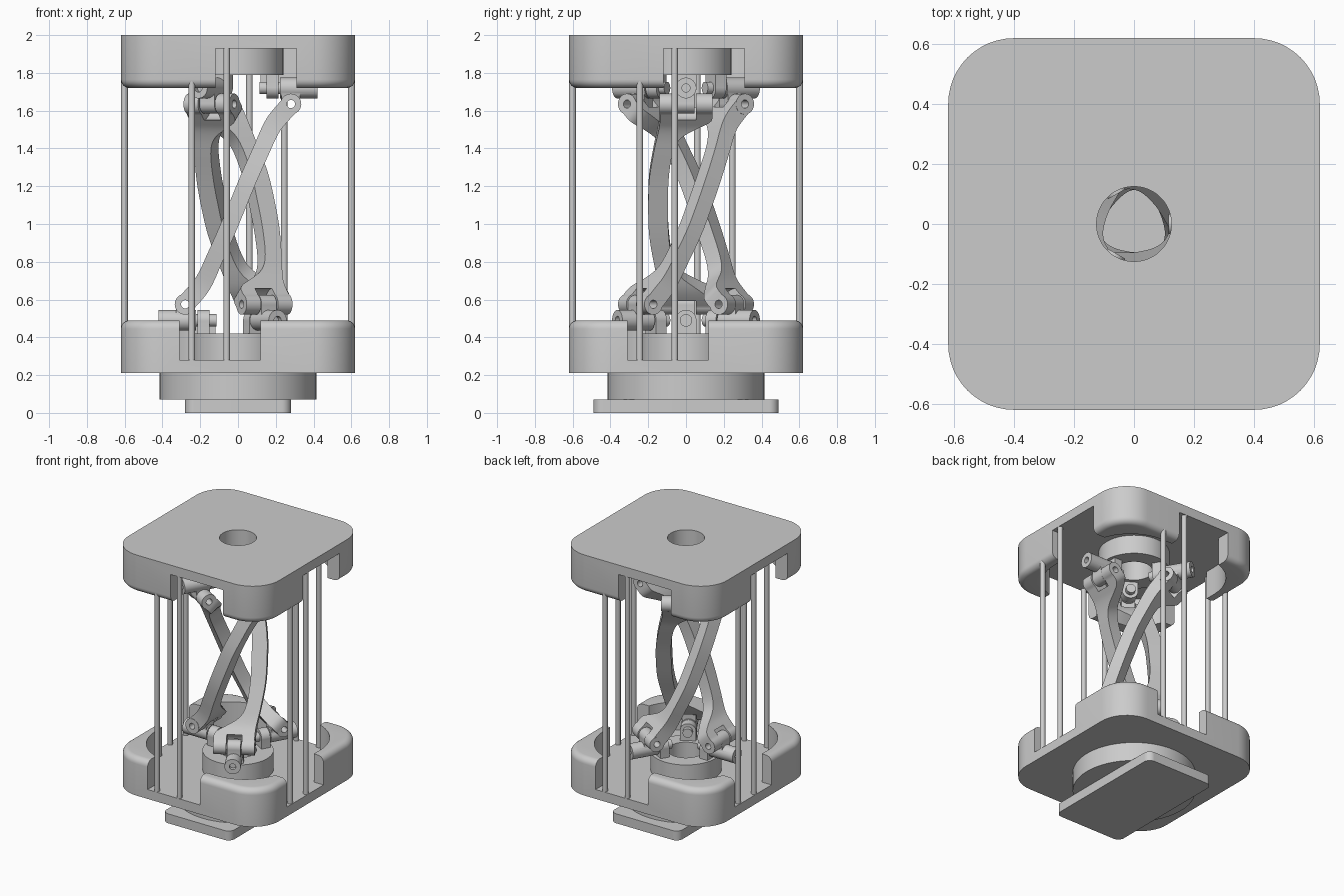
import bpy, bmesh, math
from mathutils import Matrix, Vector

if "Cube" in bpy.data.objects:
    bpy.data.objects.remove(bpy.data.objects["Cube"])

MID = 1.105                                   # height of the flip plane
FLIP = Matrix.Translation((0, 0, 2 * MID)) @ Matrix.Rotation(math.pi, 4, 'Y')


def rotz(deg):
    return Matrix.Rotation(math.radians(deg), 4, 'Z')


def finish(name, bm):
    bmesh.ops.recalc_face_normals(bm, faces=bm.faces)
    me = bpy.data.meshes.new(name)
    bm.to_mesh(me)
    bm.free()
    ob = bpy.data.objects.new(name, me)
    bpy.context.collection.objects.link(ob)
    return ob


def box(name, x0, x1, y0, y1, z0, z1):
    bm = bmesh.new()
    m = Matrix.Translation(((x0 + x1) / 2, (y0 + y1) / 2, (z0 + z1) / 2)) @ \
        Matrix.Diagonal((x1 - x0, y1 - y0, z1 - z0, 1))
    bmesh.ops.create_cube(bm, size=1, matrix=m)
    return finish(name, bm)


def cyl(name, a, b, r, n=32):
    a, b = Vector(a), Vector(b)
    bm = bmesh.new()
    m = Matrix.Translation((a + b) / 2) @ (b - a).to_track_quat('Z', 'Y').to_matrix().to_4x4()
    bmesh.ops.create_cone(bm, cap_ends=True, segments=n, radius1=r, radius2=r,
                          depth=(b - a).length, matrix=m)
    return finish(name, bm)


def rounded_prism(name, hx, hy, r, z0, z1, rim=0):
    bm = bmesh.new()
    vs = []
    for sx, sy, start in ((1, 1, 0), (-1, 1, 90), (-1, -1, 180), (1, -1, 270)):
        for i in range(13):
            t = math.radians(start + 7.5 * i)
            vs.append(bm.verts.new((sx * (hx - r) + r * math.cos(t),
                                    sy * (hy - r) + r * math.sin(t), z0)))
    f = bm.faces.new(vs)
    ext = bmesh.ops.extrude_face_region(bm, geom=[f])['geom']
    top = [v for v in ext if isinstance(v, bmesh.types.BMVert)]
    bmesh.ops.translate(bm, verts=top, vec=(0, 0, z1 - z0))
    if rim:
        edges = [e for e in bm.edges if all(abs(v.co.z - z1) < 1e-5 for v in e.verts)]
        bmesh.ops.bevel(bm, geom=edges, offset=rim, segments=6, profile=0.5, affect='EDGES')
    return finish(name, bm)


def combine(ob, others, op='DIFFERENCE'):
    for o in others:
        mod = ob.modifiers.new("combine", 'BOOLEAN')
        mod.operation, mod.solver, mod.object = op, 'EXACT', o
        bpy.context.view_layer.objects.active = ob
        bpy.ops.object.modifier_apply(modifier=mod.name)
        bpy.data.objects.remove(o)
    return ob


def smooth(ob, deg=30):
    for p in ob.data.polygons:
        p.use_smooth = True
    ob.data.set_sharp_from_angle(angle=math.radians(deg))
    return ob


def copy(ob, name, mat):
    c = bpy.data.objects.new(name, ob.data)
    bpy.context.collection.objects.link(c)
    c.matrix_world = mat
    return c


# Housings: hollow rounded trays with one offset opening per side
housing = rounded_prism("lower_housing", 0.62, 0.62, 0.22, 0.21, 0.49, rim=0.045)
cuts = [rounded_prism("cavity", 0.54, 0.54, 0.34, 0.28, 0.6),
        cyl("bore", (0, 0, 0.1), (0, 0, 0.6), 0.125, 48)]
for k in range(4):
    n = box("opening", -0.31, 0.12, -0.8, -0.4, 0.28, 0.7)
    n.data.transform(rotz(90 * k))
    cuts.append(n)
smooth(combine(housing, cuts))
copy(housing, "upper_housing", FLIP)

# Hub rings inside both housings
hub = cyl("lower_hub", (0, 0, 0.275), (0, 0, 0.42), 0.24, 64)
smooth(combine(hub, [cyl("bore", (0, 0, 0.2), (0, 0, 0.6), 0.125, 48)]))
copy(hub, "upper_hub", FLIP)

# Turntable and mounting plate
turntable = cyl("turntable", (0, 0, 0.07), (0, 0, 0.21), 0.415, 64)
smooth(combine(turntable, [cyl("bore", (0, 0, 0), (0, 0, 0.3), 0.125, 48)]))
smooth(rounded_prism("mounting_plate", 0.28, 0.49, 0.05, 0, 0.07))

# Guide rods, two per side
for k in range(4):
    for x in (-0.245, -0.06):
        rod = cyl("guide_rod", (x, -0.601, 0.27), (x, -0.601, 1.94), 0.018, 20)
        rod.data.transform(rotz(90 * k))
        smooth(rod)

# Bearing block: fixed support with a radial pin
bearing = box("bearing", 0.15, 0.215, -0.055, 0.055, 0.41, 0.49)
combine(bearing, [cyl("cap", (0.15, 0, 0.49), (0.215, 0, 0.49), 0.0552),
                  cyl("pin", (0.115, 0, 0.49), (0.3, 0, 0.49), 0.033)], 'UNION')
smooth(bearing)

# Swivel: radial barrel with an upright lug carrying the cross pin
swivel = cyl("swivel", (0.222, 0, 0.49), (0.42, 0, 0.49), 0.055)
combine(swivel, [box("lug_web", 0.231, 0.329, -0.046, 0.046, 0.47, 0.575),
                 cyl("lug_end", (0.28, -0.046, 0.575), (0.28, 0.046, 0.575), 0.0495)], 'UNION')
combine(swivel, [cyl("pin_hole", (0.28, -0.2, 0.575), (0.28, 0.2, 0.575), 0.022, 20),
                 cyl("end_hole", (0.39, 0, 0.49), (0.5, 0, 0.49), 0.022, 20)])
smooth(swivel)

# Leg: bowed arm lofted along a mirrored S path (x, z, y_min, y_max, half thickness)
half = [(-0.28, 0.575, -0.138, 0.138, 0.05), (-0.228, 0.632, -0.138, 0.135, 0.05),
        (-0.19, 0.68, -0.143, 0.06, 0.048), (-0.158, 0.74, -0.155, -0.03, 0.046),
        (-0.123, 0.82, -0.172, -0.072, 0.045), (-0.06, 0.96, -0.195, -0.092, 0.045),
        (0, MID, -0.2, -0.095, 0.045)]
path = [Vector(p) for p in half]
path += [Vector((-p[0], 2 * MID - p[1], *p[2:])) for p in half[-2::-1]]
fine = []
for i in range(len(path) - 1):
    p0, p1, p2, p3 = (path[max(0, min(len(path) - 1, i + d))] for d in (-1, 0, 1, 2))
    for s in range(4):
        t = s / 4
        fine.append(0.5 * (2 * p1 + (p2 - p0) * t + (2 * p0 - 5 * p1 + 4 * p2 - p3) * t * t
                           + (3 * p1 - p0 - 3 * p2 + p3) * t ** 3))
fine.append(path[-1])
bm = bmesh.new()
rings = []
for i, p in enumerate(fine):
    a, b = fine[max(0, i - 1)], fine[min(len(fine) - 1, i + 1)]
    d = Vector((b[0] - a[0], b[1] - a[1])).normalized()
    nx, nz = -d.y * p[4], d.x * p[4]
    rings.append([bm.verts.new((p[0] + s * nx, y, p[1] + s * nz))
                  for s, y in ((1, p[2]), (1, p[3]), (-1, p[3]), (-1, p[2]))])
for r0, r1 in zip(rings, rings[1:]):
    for j in range(4):
        bm.faces.new((r0[j], r0[(j + 1) % 4], r1[(j + 1) % 4], r1[j]))
bm.faces.new(rings[0])
bm.faces.new(rings[-1])
leg = finish("leg", bm)
ends = ((-0.28, 0.575), (0.28, 2 * MID - 0.575))
combine(leg, [cyl("knuckle", (x, -0.14, z), (x, 0.14, z), 0.055) for x, z in ends], 'UNION')
combine(leg, [cyl("fork_gap", (x, -0.052, z), (x, 0.052, z), 0.085) for x, z in ends])
combine(leg, [cyl("pin_hole", (x, -0.3, z), (x, 0.3, z), 0.022, 20) for x, z in ends])
smooth(leg)

# Three-fold copies of the linkage
for k in range(3):
    turn = rotz(120 * k)
    for part in (bearing, swivel):
        copy(part, "lower_" + part.name, turn @ rotz(180))
        copy(part, "upper_" + part.name, turn @ FLIP @ rotz(180))
    copy(leg, "leg_arm", turn)
for part in (bearing, swivel, leg):
    bpy.data.objects.remove(part)
